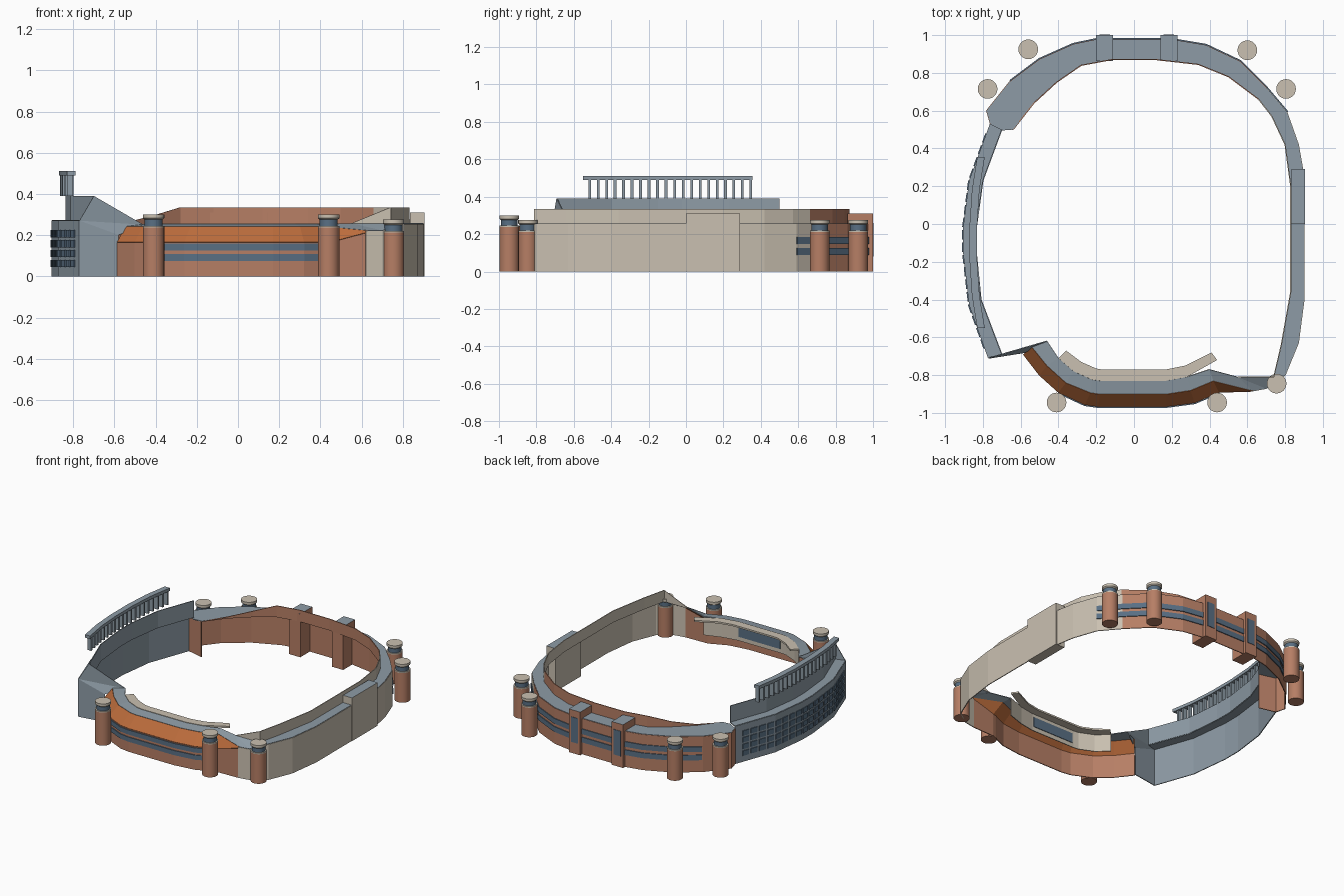
import bpy, bmesh, math
from mathutils import Vector

cube = bpy.data.objects.get("Cube")
if cube:
    bpy.data.objects.remove(cube)


def material(name, r, g, b):
    m = bpy.data.materials.new(name)
    m.use_nodes = True
    m.diffuse_color = (r, g, b, 1)
    m.node_tree.nodes["Principled BSDF"].inputs["Base Color"].default_value = (r, g, b, 1)
    return m


BRICK = material("brick", .47, .21, .13)
ORANGE = material("orange_brick", .5, .15, .045)
CREAM = material("cream_stone", .59, .53, .44)
STEEL = material("blue_grey_steel", .27, .33, .38)
GLASS = material("window_blue", .1, .16, .23)


def finish(name, bm, mats, rule=None):
    """Turn a bmesh into an object, colouring faces by an optional rule."""
    bm.normal_update()
    if rule:
        for f in bm.faces:
            f.material_index = rule(f)
    me = bpy.data.meshes.new(name)
    bm.to_mesh(me)
    bm.free()
    for m in mats:
        me.materials.append(m)
    ob = bpy.data.objects.new(name, me)
    bpy.context.collection.objects.link(ob)
    return ob


def sheet(name, faces, *mats, rule=None, thick=.006):
    """Thin panel surface from a list of corner-point faces."""
    bm = bmesh.new()
    for pts in faces:
        bm.faces.new([bm.verts.new(p) for p in pts])
    bmesh.ops.remove_doubles(bm, verts=bm.verts, dist=.0005)
    bmesh.ops.recalc_face_normals(bm, faces=bm.faces)
    ob = finish(name, bm, mats, rule)
    mod = ob.modifiers.new("thickness", "SOLIDIFY")
    mod.thickness = thick
    mod.offset = 0
    return ob


def box(name, lo, hi, *mats, rule=None):
    bm = bmesh.new()
    bmesh.ops.create_cube(bm, size=1)
    for v in bm.verts:
        v.co = [lo[i] + (v.co[i] + .5) * (hi[i] - lo[i]) for i in range(3)]
    return finish(name, bm, mats, rule)


def lift(path, z):
    """Give plan points a height: one number, or one per point."""
    zs = z if isinstance(z, list) else [z] * len(path)
    return [(x, y, h) for (x, y), h in zip(path, zs)]


def loft(a, b):
    return [(a[i], a[i + 1], b[i + 1], b[i]) for i in range(len(a) - 1)]


def wall(path, low, high):
    return loft(lift(path, low), lift(path, high))


def length(path):
    return sum(math.dist(p, q) for p, q in zip(path, path[1:]))


def cut(path, start, end):
    """Part of a path between two distances along it."""
    out, run = [], 0
    for p, q in zip(path, path[1:]):
        p, q = Vector(p), Vector(q)
        d = (q - p).length
        a, b = max(start - run, 0), min(end - run, d)
        if a < b:
            out += [tuple(p.lerp(q, a / d)), tuple(p.lerp(q, b / d))]
        run += d
    return [p for i, p in enumerate(out) if i == 0 or math.dist(p, out[i - 1]) > .0001]


def outward(path):
    return [(x * 1.006, y * 1.006) for x, y in path]


def brick_north(f):
    return 0 if f.calc_center_median().y > .66 or f.calc_center_median().x < -.5 else 1


def top_steel(f):
    return 1 if f.normal.z > .5 else 0


# North and east wing: outer wall, roof walk, inner parapet
ring_out = [(-.76, .53), (-.78, .6), (-.66, .75), (-.5, .87), (-.32, .95), (-.2, .975),
            (.2, .975), (.38, .945), (.56, .86), (.7, .72), (.81, .59), (.87, .42),
            (.9, .25), (.9, -.4), (.87, -.63), (.8, -.8), (.7, -.87)]
ring_in = [(-.7, .495), (-.64, .5), (-.53, .64), (-.41, .75), (-.28, .84), (-.12, .87),
           (.12, .87), (.34, .845), (.5, .78), (.66, .66), (.73, .57), (.8, .42),
           (.83, .2), (.83, -.36), (.78, -.64), (.74, -.81), (.55, -.81)]
deck = .255
n = len(ring_out)
edge = [deck] * (n - 1) + [.22]
sheet("north_east_wall", wall(ring_out, 0, edge) + wall([ring_out[-1], (.62, -.885)], 0, .22),
      BRICK, CREAM, rule=brick_north)
sheet("north_east_roof", loft(lift(ring_out, edge), lift(ring_in, deck)), STEEL)
crest = [deck, .265, .295] + [.335] * (n - 5) + [deck + .002]
sheet("inner_parapet", wall(ring_in[1:], deck - .002, crest), BRICK, CREAM, rule=brick_north)
sheet("north_west_end_wall", wall([ring_out[0], ring_in[1]], 0, deck), BRICK)

# Window bands round the north wall
north_run = ring_out[1:12]
for i, z in enumerate((.088, .147)):
    sheet(f"north_window_band_{i}",
          wall(outward(cut(north_run, .2, length(north_run) - .18)), z, z + .037), GLASS)

# Piers and the east block
for side, x in (("right", -.155), ("left", .185)):
    box(f"north_pier_{side}", (x - .045, .864, 0), (x + .045, 1, .31), BRICK, STEEL, rule=top_steel)
    box(f"pier_window_{side}", (x - .028, .99, .08), (x + .028, 1.003, .26), GLASS)
box("east_block", (.835, 0, 0), (.906, .29, .31), CREAM, STEEL, rule=top_steel)

# West wing
west_out = [(-.76, .53), (-.87, .23), (-.902, -.02), (-.902, -.15), (-.87, -.43), (-.77, -.71)]
west_in = [(-.7, .5), (-.8, .23), (-.835, -.02), (-.835, -.15), (-.81, -.4), (-.7, -.69)]
sheet("west_wall", wall(west_out, 0, .27), STEEL)
sheet("west_roof", loft(lift(west_out, .27), lift(west_in, .27)), STEEL)
sheet("west_parapet", wall(west_in, .27, .39), STEEL)
sheet("south_west_end", wall([west_out[-1], (-.58, -.68)], 0, [.27, .2])
      + [((-.77, -.71, .27), (-.7, -.69, .39), (-.46, -.62, .25)),
         ((-.77, -.71, .27), (-.46, -.62, .25), (-.58, -.68, .2))], STEEL)

# Grid of small west windows
panes, cols = [], 18
pitch = (length(west_out) - .1) / cols
for c in range(cols):
    s = .05 + c * pitch
    piece = outward(cut(west_out, s + .008, s + pitch - .008))
    for r in range(4):
        panes += wall(piece, .045 + r * .048, .08 + r * .048)
sheet("west_windows", panes, GLASS)

# West canopy on its row of posts
canopy = [(-.81, .355), (-.838, .18), (-.85, 0), (-.85, -.2), (-.838, -.38), (-.81, -.55)]
inner_edge = [(x + .02, y) for x, y in canopy]
outer_edge = [(x - .02, y) for x, y in canopy]
sheet("canopy", loft(lift(inner_edge, .5), lift(outer_edge, .5)), STEEL, thick=.022)
run = length(canopy)
for i in range(20):
    x, y = cut(canopy, run * (i + .2) / 20, run)[0]
    box(f"canopy_post_{i}", (x - .014, y - .007, .39), (x + .014, y + .007, .49), STEEL)

# South front: wall, sloped band, roof, inner gallery
south_foot = [(-.585, -.69), (-.5, -.8), (-.4, -.89), (-.26, -.955), (-.19, -.965),
              (.17, -.965), (.32, -.945), (.45, -.89), (.62, -.885)]
south_eave = [(-.545, -.645), (-.46, -.75), (-.36, -.84), (-.23, -.893), (-.18, -.9),
              (.17, -.9), (.3, -.88), (.42, -.83), (.63, -.882)]
south_in = [(-.46, -.62), (-.4, -.71), (-.32, -.78), (-.22, -.825), (-.18, -.83),
            (.17, -.83), (.28, -.81), (.4, -.77)]
gallery = [(-.36, -.67), (-.28, -.73), (-.2, -.765), (-.17, -.77),
           (.17, -.77), (.27, -.75), (.41, -.68)]
brow = [.165] * 8 + [.21]
eave = [.24] * 8 + [.22]
sheet("south_wall", wall(south_foot, 0, brow), BRICK)
sheet("south_slope", loft(lift(south_foot, brow), lift(south_eave, eave)), ORANGE)
sheet("south_roof", loft(lift(south_eave[:8], .24), lift(south_in, .25)), STEEL)
sheet("south_east_roof", [
    ((.42, -.83, .24), (.63, -.882, .22), (.55, -.81, .255), (.4, -.77, .25)),
    ((.63, -.882, .22), (.7, -.87, .22), (.55, -.81, .255))], STEEL)
back = south_in[1:7] + [(.44, -.72)]
sheet("gallery_top", loft(lift(back, .25), lift(gallery, .25)), CREAM, thick=.012)
sheet("gallery_wall", wall(south_in[1:], .12, .248), CREAM)
for side, y in (("inner", -.825), ("outer", -.835)):
    sheet(f"gallery_window_{side}", wall([(-.17, y), (.16, y)], .15, .22), GLASS, thick=.004)
for i, z in enumerate((.075, .126)):
    sheet(f"south_window_band_{i}",
          wall(outward([p for p in south_foot if -.41 < p[0] < .46]), z, z + .033), GLASS)


# Round towers: brick shaft, glass neck, stone collar and cap
def tower(name, x, y, top):
    r, neck = .052, top - .055
    profile = [(r, 0, BRICK), (r, neck - .008, CREAM), (r, neck, CREAM), (.044, neck, GLASS),
               (.044, top - .025, CREAM), (r, top - .018, CREAM), (r, top, CREAM)]
    mats, sides = [BRICK, CREAM, GLASS], 24
    bm = bmesh.new()
    rings = [[bm.verts.new((x + q * math.cos(math.tau * k / sides),
                            y + q * math.sin(math.tau * k / sides), z))
              for k in range(sides)] for q, z, _ in profile]
    for a, b, (_, _, m) in zip(rings, rings[1:], profile):
        for k in range(sides):
            j = (k + 1) % sides
            bm.faces.new((a[k], a[j], b[j], b[k])).material_index = mats.index(m)
    bm.faces.new(rings[-1]).material_index = 1
    bm.faces.new(rings[0][::-1])
    ob = finish(name, bm, mats)
    bpy.ops.object.select_all(action="DESELECT")
    ob.select_set(True)
    bpy.context.view_layer.objects.active = ob
    bpy.ops.object.shade_smooth_by_angle(angle=math.radians(30))


for name, x, y, top in (("south_right", -.41, -.945, .3), ("south_left", .44, -.945, .3),
                        ("south_east", .755, -.845, .275), ("east", .805, .715, .275),
                        ("north_east", .6, .92, .275), ("north_west", -.56, .925, .275),
                        ("west", -.775, .715, .275)):
    tower(f"tower_{name}", x, y, top)
